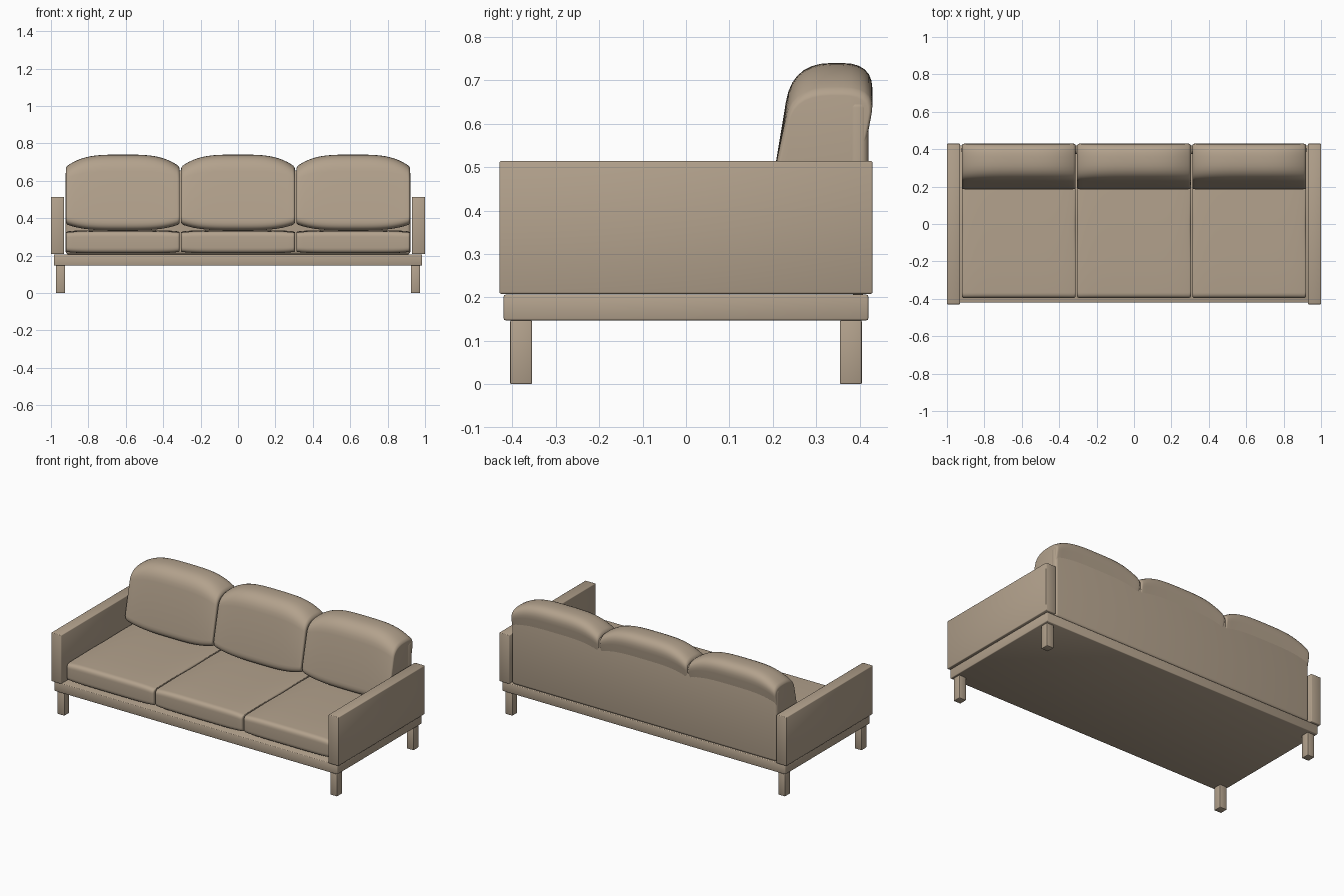
import bpy
import bmesh
import math
from mathutils import Vector

cube = bpy.data.objects.get("Cube")
if cube:
    bpy.data.objects.remove(cube, do_unlink=True)

# Single fabric colour
TAN = (0.45, 0.36, 0.265, 1)
fabric = bpy.data.materials.new("warm_tan")
fabric.use_nodes = True
fabric.diffuse_color = TAN
fabric.node_tree.nodes["Principled BSDF"].inputs["Base Color"].default_value = TAN


def finish(name, bm, angle):
    bmesh.ops.recalc_face_normals(bm, faces=bm.faces)
    mesh = bpy.data.meshes.new(name)
    bm.to_mesh(mesh)
    bm.free()
    mesh.materials.append(fabric)
    ob = bpy.data.objects.new(name, mesh)
    bpy.context.collection.objects.link(ob)
    bpy.ops.object.select_all(action='DESELECT')
    ob.select_set(True)
    bpy.context.view_layer.objects.active = ob
    bpy.ops.object.shade_smooth_by_angle(angle=math.radians(angle))
    return ob


def box(name, low, high, bevel=0.004, segments=2):
    """Box between two corners with softened edges."""
    low, high = Vector(low), Vector(high)
    bm = bmesh.new()
    bmesh.ops.create_cube(bm, size=1)
    for v in bm.verts:
        v.co = (low + high) / 2 + v.co * (high - low)
    bmesh.ops.bevel(bm, geom=list(bm.edges), offset=bevel, segments=segments,
                    profile=0.5, affect='EDGES')
    return finish(name, bm, 50)


def rounded_profile(corners, steps=7):
    """Round each (y, z, radius) corner of a polygon."""
    points = []
    count = len(corners)
    for i, (y, z, r) in enumerate(corners):
        c = Vector((y, z))
        before = Vector(corners[i - 1][:2])
        after = Vector(corners[(i + 1) % count][:2])
        a = c + (before - c).normalized() * r
        b = c + (after - c).normalized() * r
        for s in range(steps + 1):
            t = s / steps
            points.append(a * (1 - t) ** 2 + c * 2 * t * (1 - t) + b * t * t)
    return points


def cushion(name, x_mid, half, profile, mid, top_drop, bottom_drop, power, edge):
    """Loft a profile along x, flattening it towards the ends."""
    # Stations: (distance from the middle, inward offset)
    stations = [((half - edge) * i / 12, 0) for i in range(13)]
    for i in range(1, 6):
        a = math.radians(18 * i)
        stations.append((half - edge + edge * math.sin(a), edge * (1 - math.cos(a))))
    stations = [(-x, o) for x, o in reversed(stations[1:])] + stations
    centre = sum(profile, Vector((0, 0))) / len(profile)
    bm = bmesh.new()
    rings = []
    for x, inset in stations:
        fall = abs(x / half) ** power
        ring = []
        for p in profile:
            q = p - (p - centre).normalized() * inset
            drop = top_drop if q.y > mid else bottom_drop
            z = mid + (q.y - mid) * (1 - drop * fall)
            ring.append(bm.verts.new((x_mid + x, q.x, z)))
        rings.append(ring)
    n = len(profile)
    for r0, r1 in zip(rings, rings[1:]):
        for i in range(n):
            j = (i + 1) % n
            bm.faces.new((r0[i], r0[j], r1[j], r1[i]))
    bm.faces.new(rings[0])
    bm.faces.new(rings[-1])
    return finish(name, bm, 50)


# Base platform and back panel
box("base", (-0.985, -0.42, 0.147), (0.985, 0.42, 0.206))
box("back_panel", (-0.922, 0.373, 0.206), (0.922, 0.42, 0.655), 0.018, 4)

# Arms and legs on both sides
for side, s in (("left", 1), ("right", -1)):
    xs = sorted((s * 0.93, s))
    box(f"{side}_arm", (xs[0], -0.43, 0.208), (xs[1], 0.43, 0.514))
    xs = sorted((s * 0.925, s * 0.973))
    for end, y in (("front", -0.405), ("back", 0.355)):
        box(f"{side}_{end}_leg", (xs[0], y, 0), (xs[1], y + 0.05, 0.147), 0.003)

# Seat and back cushions
seat = rounded_profile([(-0.396, 0.213, 0.03), (-0.396, 0.33, 0.03),
                        (0, 0.338, 0.2), (0.372, 0.33, 0.03), (0.372, 0.213, 0.03)])
back = rounded_profile([(0.178, 0.335, 0.055), (0.245, 0.74, 0.09),
                        (0.44, 0.74, 0.08), (0.378, 0.335, 0.045)])
for label, x in (("right", -0.616), ("middle", 0), ("left", 0.616)):
    cushion(f"{label}_seat_cushion", x, 0.304, seat, 0.274, 0.12, 0.12, 6, 0.012)
    cushion(f"{label}_back_cushion", x, 0.304, back, 0.5, 0.27, 0.2, 3.5, 0.014)
